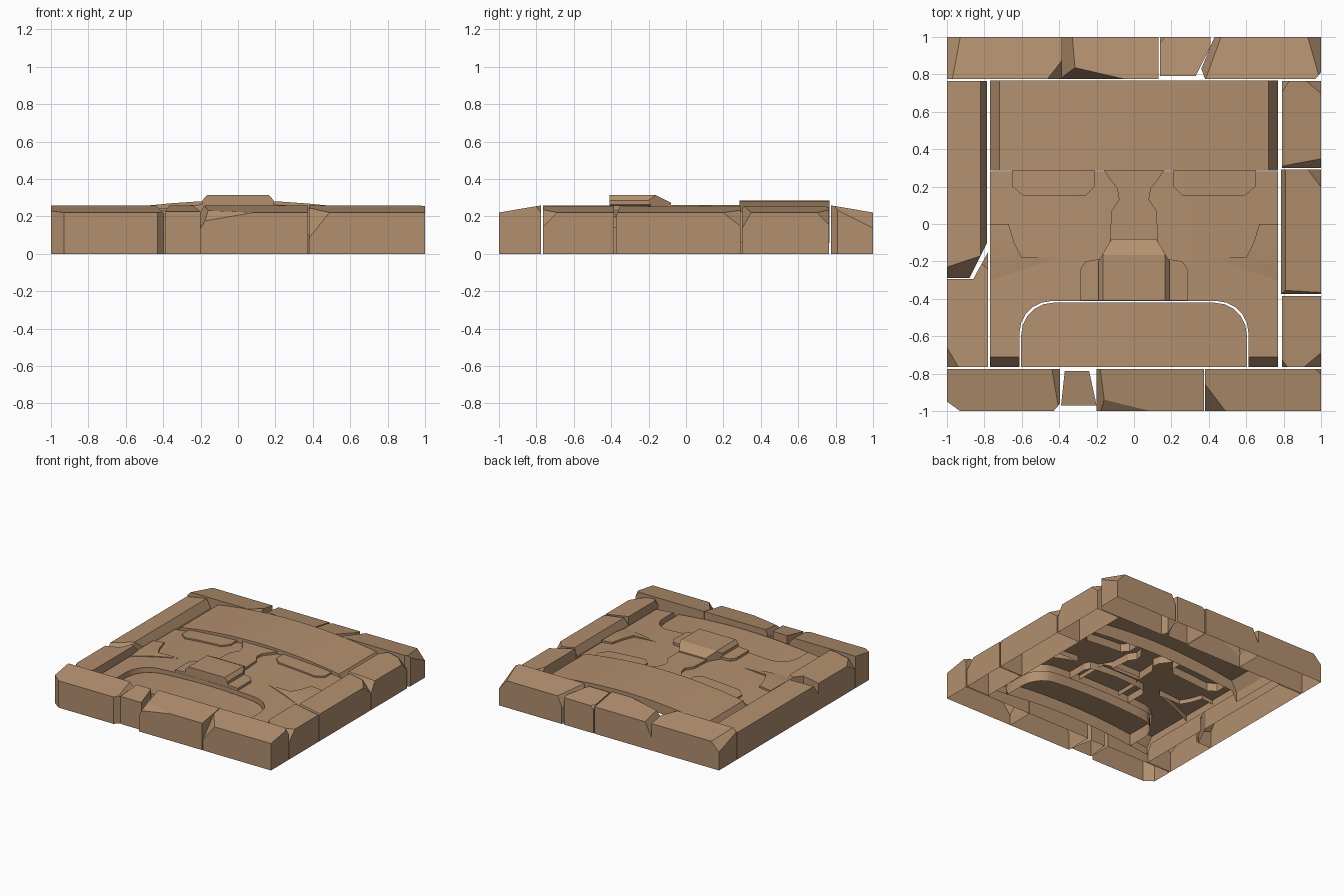
import bpy, bmesh, math
from mathutils import Vector

if "Cube" in bpy.data.objects:
    bpy.data.objects.remove(bpy.data.objects["Cube"])

# Single sandstone colour
stone_mat = bpy.data.materials.new("sandstone")
stone_mat.use_nodes = True
TAN = (0.45, 0.28, 0.16, 1)
stone_mat.diffuse_color = TAN
bsdf = stone_mat.node_tree.nodes["Principled BSDF"]
bsdf.inputs["Base Color"].default_value = TAN
bsdf.inputs["Roughness"].default_value = 0.9


def finish(name, bm, smooth=False):
    mesh = bpy.data.meshes.new(name)
    bm.to_mesh(mesh)
    bm.free()
    obj = bpy.data.objects.new(name, mesh)
    bpy.context.collection.objects.link(obj)
    mesh.materials.append(stone_mat)
    if smooth:
        bpy.ops.object.select_all(action='DESELECT')
        obj.select_set(True)
        bpy.context.view_layer.objects.active = obj
        bpy.ops.object.shade_smooth_by_angle(angle=math.radians(25))


def cut(bm, point, normal, clear=False):
    geom = bm.verts[:] + bm.edges[:] + bm.faces[:]
    res = bmesh.ops.bisect_plane(bm, geom=geom, dist=1e-5, plane_co=point,
                                 plane_no=Vector(normal).normalized(), clear_outer=clear)
    if clear:
        edges = [e for e in res["geom_cut"] if isinstance(e, bmesh.types.BMEdge)]
        if edges:
            bmesh.ops.edgeloop_fill(bm, edges=edges)


# Border stone: hollow underneath, top sloping to the outer edge, broken by chips
def stone(name, outline, axis, chips=()):
    bm = bmesh.new()
    low = [bm.verts.new((x, y, 0)) for x, y in outline]
    high = [bm.verts.new((p[0], p[1], 0.26 - 0.17 * max(0, abs(p[axis]) - 0.77)))
            for p in outline]
    bm.faces.new(low)
    bm.faces.new(high)
    for i in range(len(low)):
        j = i - 1
        bm.faces.new((low[j], low[i], high[i], high[j]))
    for point, normal in chips:
        cut(bm, point, normal, True)
    bmesh.ops.recalc_face_normals(bm, faces=bm.faces[:])
    under = [f for f in bm.faces if f.normal.z < -0.9]
    bmesh.ops.delete(bm, geom=under, context='FACES')
    finish(name, bm)


def box(x0, x1, y0, y1):
    return [(x0, y0), (x1, y0), (x1, y1), (x0, y1)]


# Front row
stone("front_stone_a", box(-1, -0.395, -1, -0.775), 1,
      [((-1, -0.95, 0), (-5, -7, 0)), ((-0.43, -1, 0), (8, -7, 0)),
       ((-0.42, -0.9, 0.24), (1, 0, 1))])
stone("front_stone_b", [(-0.39, -0.97), (-0.2, -0.97), (-0.24, -0.785), (-0.37, -0.785)], 1)
stone("front_stone_c", box(-0.2, 0.375, -1, -0.775), 1,
      [((-0.18, -0.8, 0.25), (-0.9, -0.2, 0.5)), ((0.08, -1, 0.22), (-0.12, -0.6, 0.7))])
stone("front_stone_d", box(0.38, 1, -1, -0.775), 1,
      [((0.49, -1, 0.222), (-0.5, -0.45, 0.4)), ((1, -0.8, 0.25), (0.6, 0.6, 0.5))])

# Back row
stone("back_stone_a", box(-1, -0.385, 0.775, 1), 1,
      [((-0.93, 1, 0.22), (-0.7, 0.25, 0.7)), ((-0.44, 0.8, 0.25), (0.6, -0.4, 0.4))])
stone("back_stone_b", box(-0.385, 0.13, 0.775, 1), 1,
      [((-0.32, 0.9, 0.24), (-1, 0, 0.5)), ((-0.12, 0.79, 0.255), (-0.2, -0.8, 0.4))])
stone("back_stone_c", [(0.14, 0.79), (0.33, 0.79), (0.41, 0.95), (0.41, 1), (0.14, 1)], 1,
      [((0.14, 0.97, 0.225), (-0.5, 0.5, 0.5))])
stone("back_stone_d", [(0.38, 0.775), (1, 0.775), (1, 1), (0.43, 1), (0.36, 0.83)], 1,
      [((0.41, 0.85, 0.246), (-0.9, 0.4, 0.4)), ((0.93, 1, 0.22), (0.7, 0.3, 0.6)),
       ((0.97, 0.775, 0), (0.6, -0.5, 0))])

# Left-hand and right-hand columns
stone("right_stone_a", [(-1, -0.29), (-0.88, -0.29), (-0.785, -0.1), (-0.785, 0.765), (-1, 0.765)],
      0, [((-1, -0.23, 0.222), (0.15, -0.7, 0.5)), ((-0.82, 0.45, 0.25), (0.9, 0, 0.5))])
stone("right_stone_b", [(-1, -0.765), (-0.78, -0.765), (-0.78, -0.15), (-0.86, -0.295), (-1, -0.295)],
      0, [((-0.94, -0.765, 0.23), (-0.6, -0.3, 0.5)), ((-0.8, -0.22, 0.25), (0.3, 0.5, 0.5))])
stone("left_stone_a", box(0.79, 1, 0.3, 0.765), 0,
      [((0.83, 0.765, 0.25), (-0.7, 0.5, 0.4)), ((1, 0.7, 0.22), (0.5, 0.5, 0.5)),
       ((0.9, 0.33, 0.238), (0.2, -0.7, 0.4))])
stone("left_stone_b", box(0.785, 1, -0.375, 0.292), 0,
      [((0.81, 0, 0.25), (-0.9, 0, 0.4)), ((1, 0.2, 0.22), (0.6, 0.4, 0.5)),
       ((0.9, -0.36, 0.238), (0, -0.9, 0.3))])
stone("left_stone_c", box(0.79, 1, -0.765, -0.385), 0,
      [((0.82, -0.765, 0.25), (-0.6, -0.5, 0.4)), ((1, -0.69, 0.22), (0.5, -0.5, 0.5))])


# Carved panel: a shell following a height rule, with walls hanging below it
def panel(name, outline, height, xs=(), ys=(), depth=0.08):
    bm = bmesh.new()
    bm.faces.new([bm.verts.new((x, y, 0)) for x, y in outline])
    bmesh.ops.recalc_face_normals(bm, faces=bm.faces[:])
    if bm.faces[:][0].normal.z < 0:
        bmesh.ops.reverse_faces(bm, faces=bm.faces[:])
    bmesh.ops.triangulate(bm, faces=bm.faces[:])
    for x in xs:
        cut(bm, (x, 0, 0), (1, 0, 0))
    for y in ys:
        cut(bm, (0, y, 0), (0, 1, 0))
    for v in bm.verts:
        v.co.z = height(v.co.x, v.co.y)
    rim = [e for e in bm.edges if e.is_boundary]
    walls = bmesh.ops.extrude_edge_only(bm, edges=rim)["geom"]
    for v in walls:
        if isinstance(v, bmesh.types.BMVert):
            v.co.z -= depth
    bmesh.ops.recalc_face_normals(bm, faces=bm.faces[:])
    if max(bm.faces, key=lambda f: f.calc_center_median().z).normal.z < 0:
        bmesh.ops.reverse_faces(bm, faces=bm.faces[:])
    finish(name, bm, True)


def mirrored(half):
    return half + [(-x, y) for x, y in reversed(half)]


STEPS = [i * 0.12 for i in range(-6, 7)]


def face_z(x, y):
    edge = max(0, -0.715 - y)
    return 0.245 - 0.08 * x * x - edge * 1.5


def mouth_arch(w, top):
    r = 0.17
    arc = [(w - r + r * math.cos(a), top - r + r * math.sin(a))
           for a in [i * math.pi / 10 for i in range(6)]]
    return [(w, -0.765)] + arc


# Face plate with an arched opening for the mouth
arch = mouth_arch(0.612, -0.412)
face_half = [(0.77, 0.28), (0.77, -0.765)] + arch
panel("face_plate", mirrored(face_half), face_z, STEPS, (-0.71, -0.4, -0.1, 0.1), 0.06)
panel("mouth_plate", mirrored(mouth_arch(0.603, -0.421)),
      lambda x, y: 0.215 - 0.1 * x * x, STEPS, depth=0.1)


# Arched brow slab with sloping ends
def brow_z(x, y):
    return 0.285 - 0.115 * x * x - max(0, abs(x) - 0.721) * 1.6


panel("brow", box(-0.77, 0.77, 0.285, 0.768), brow_z, STEPS)

# Nose bridge, wings and tip
panel("nose_bridge", mirrored([(0.16, 0.285), (0.13, 0.24), (0.09, 0.19), (0.08, 0.13),
                               (0.12, 0.07), (0.13, -0.1)]), lambda x, y: 0.262)
panel("nose_wings", mirrored([(0.2, -0.19), (0.26, -0.2), (0.285, -0.24), (0.285, -0.41)]),
      lambda x, y: 0.275 - 0.06 * abs(x), (0,))


def nose_z(x, y):
    return 0.315 - max(0, abs(x) - 0.166) * 1.2 - max(0, y + 0.165) * 0.5


panel("nose_tip", mirrored([(0.12, -0.08), (0.19, -0.2), (0.19, -0.41)]),
      nose_z, (-0.165, 0.165), (-0.165,))

# Eyes and cheek corners, one per side
for side, s in (("left", 1), ("right", -1)):
    eye = [(0.21, 0.285), (0.21, 0.2), (0.26, 0.15), (0.59, 0.15), (0.65, 0.2), (0.65, 0.285)]
    panel(side + "_eye", [(s * x, y) for x, y in eye],
          lambda x, y: face_z(x, 0) + 0.012, STEPS)
    cheek = [(0.77, 0), (0.67, 0), (0.64, -0.1), (0.6, -0.18), (0.4, -0.18), (0.77, -0.3)]
    panel(side + "_cheek", [(s * x, y) for x, y in cheek],
          lambda x, y: face_z(x, 0) + 0.015 * min(1, max(0, abs(x) - 0.4) * 5)
          * min(1, max(0, y + 0.3) * 8), STEPS, (-0.18,), 0.05)
